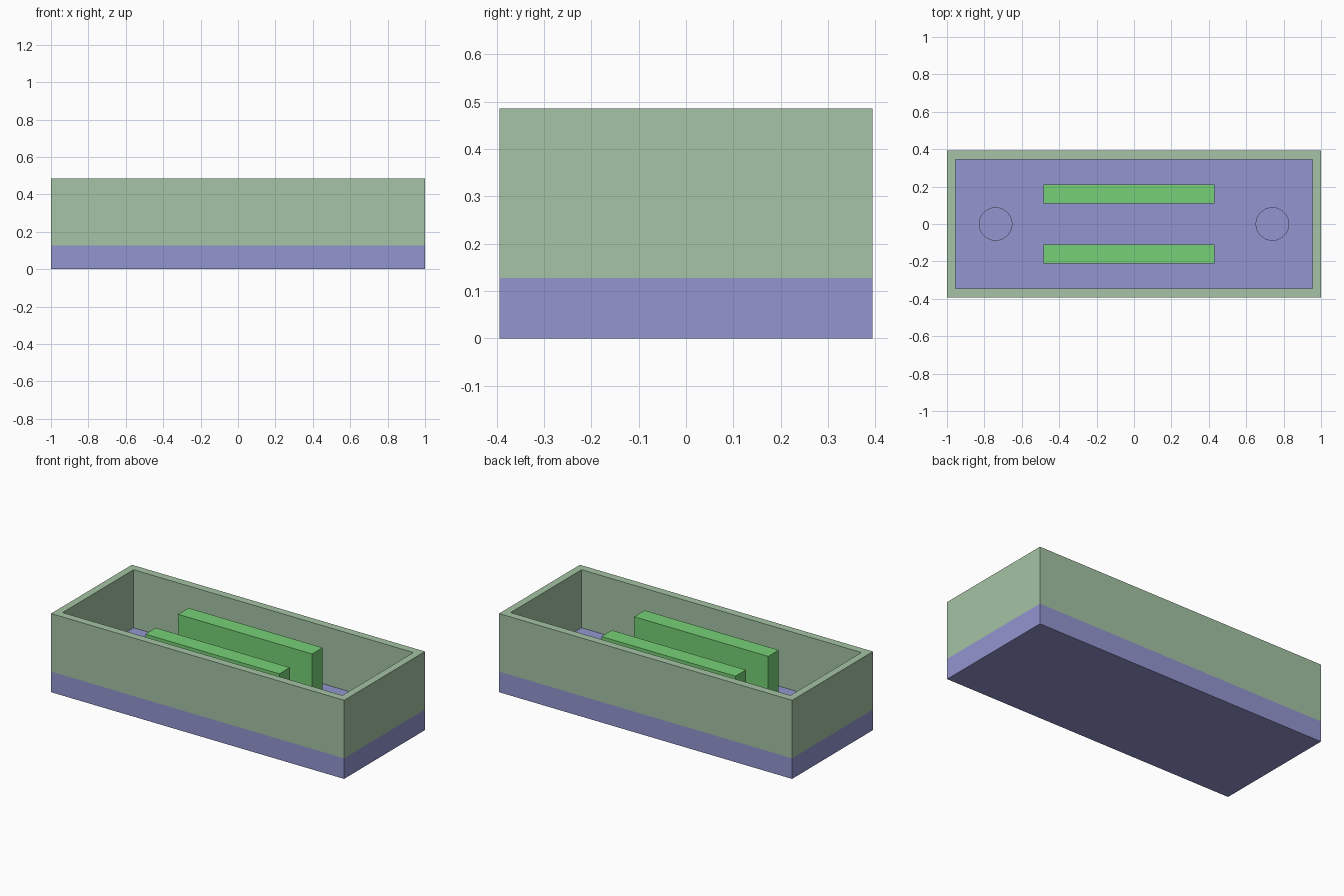
import bpy

if "Cube" in bpy.data.objects:
    bpy.data.objects.remove(bpy.data.objects["Cube"])

def material(name, rgb):
    m = bpy.data.materials.new(name)
    m.diffuse_color = (*[c ** 2.2 for c in rgb], 1)
    m.use_nodes = True
    m.node_tree.nodes["Principled BSDF"].inputs["Base Color"].default_value = m.diffuse_color
    return m

def box(name, x0, x1, y0, y1, z0, z1, mat=None):
    bpy.ops.mesh.primitive_cube_add(size=1, location=((x0 + x1) / 2, (y0 + y1) / 2, (z0 + z1) / 2))
    ob = bpy.context.object
    ob.name = name
    ob.scale = (x1 - x0, y1 - y0, z1 - z0)
    bpy.ops.object.transform_apply(location=False, rotation=False, scale=True)
    if mat:
        ob.data.materials.append(mat)
    return ob

def cut(target, cutter):
    mod = target.modifiers.new("cut", "BOOLEAN")
    mod.operation = "DIFFERENCE"
    mod.solver = "EXACT"
    mod.object = cutter
    bpy.context.view_layer.objects.active = target
    bpy.ops.object.modifier_apply(modifier=mod.name)
    bpy.data.objects.remove(cutter)

blue = material("base_blue", (0.57, 0.58, 0.81))
sage = material("wall_sage", (0.64, 0.76, 0.64))
green = material("rib_green", (0.46, 0.81, 0.46))

W, D, FLOOR, TOP = 1.0, 0.394, 0.127, 0.485

# Floor slab with a blind round hole near each end
base = box("base", -W, W, -D, D, 0, FLOOR, blue)
for side in (-1, 1):
    bpy.ops.mesh.primitive_cylinder_add(vertices=48, radius=0.087, depth=0.2,
                                        location=(side * 0.74, 0, 0.04 + 0.1))
    hole = bpy.context.object
    hole.hide_render = True
    hole.data.materials.append(blue)
    cut(base, hole)
bpy.context.view_layer.objects.active = base
bpy.ops.object.select_all(action="DESELECT")
base.select_set(True)
bpy.ops.object.shade_smooth_by_angle()

# Rectangular wall frame standing on the slab
walls = box("walls", -W, W, -D, D, FLOOR, TOP, sage)
opening = box("opening_cutter", -0.955, 0.955, -0.346, 0.346, 0, 1, sage)
opening.hide_render = True
cut(walls, opening)

# Pair of upright ribs, slightly off centre in x
for name, y in (("front_rib", -0.16), ("back_rib", 0.16)):
    box(name, -0.485, 0.43, y - 0.051, y + 0.051, FLOOR, 0.426, green)
